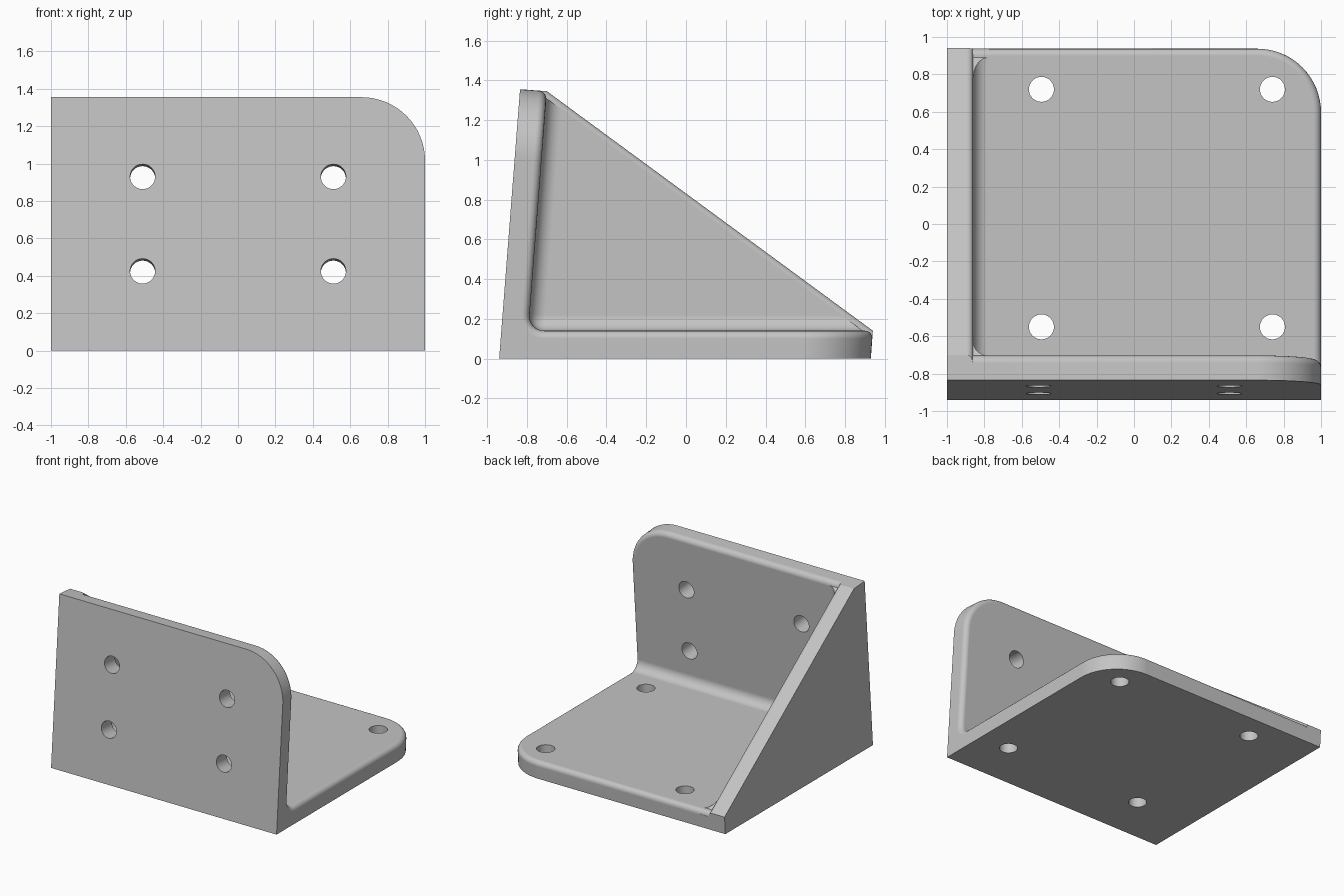
import bpy, bmesh, math
from mathutils import Vector

if "Cube" in bpy.data.objects:
    bpy.data.objects.remove(bpy.data.objects["Cube"])

steel = bpy.data.materials.new("light_grey")
steel.diffuse_color = (0.55, 0.55, 0.55, 1)
steel.use_nodes = True
steel.node_tree.nodes["Principled BSDF"].inputs["Base Color"].default_value = steel.diffuse_color


def prism(points, offset):
    """Closed solid made by sweeping a planar outline along a vector."""
    bm = bmesh.new()
    near_ring = [bm.verts.new(Vector(p)) for p in points]
    far_ring = [bm.verts.new(Vector(p) + Vector(offset)) for p in points]
    bm.faces.new(near_ring)
    bm.faces.new(far_ring[::-1])
    for i in range(len(points)):
        j = (i + 1) % len(points)
        bm.faces.new((near_ring[j], near_ring[i], far_ring[i], far_ring[j]))
    bmesh.ops.recalc_face_normals(bm, faces=bm.faces[:])
    bm.normal_update()
    return bm


def round_edges(bm, test, radius, segments):
    bm.normal_update()
    edges = [e for e in bm.edges if test(e)]
    bmesh.ops.bevel(bm, geom=edges, offset=radius, offset_type='OFFSET', segments=segments,
                    profile=0.5, affect='EDGES', clamp_overlap=False)
    bm.normal_update()


def make_object(bm, name):
    mesh = bpy.data.meshes.new(name)
    bm.to_mesh(mesh)
    bm.free()
    mesh.materials.append(steel)
    obj = bpy.data.objects.new(name, mesh)
    bpy.context.collection.objects.link(obj)
    return obj


def volume(mesh):
    bm = bmesh.new()
    bm.from_mesh(mesh)
    result = bm.calc_volume()
    bm.free()
    return result


def combine(target, tool, operation):
    """Boolean that is kept only when the resulting volume is sensible."""
    before = target.data.copy()
    mod = target.modifiers.new(operation, 'BOOLEAN')
    mod.operation, mod.solver, mod.object = operation, 'EXACT', tool
    bpy.context.view_layer.objects.active = target
    bpy.ops.object.modifier_apply(modifier=mod.name)
    good = volume(target.data) > (0.9 * volume(before) if operation == 'UNION' else 0.01)
    if good:
        bpy.data.objects.remove(tool)
    else:
        target.data = before
    return good


def near(edge, y, z):
    return all(abs(v.co.y - y) < 0.002 and abs(v.co.z - z) < 0.002 for v in edge.verts)


# Shared side profile (y, z)
FRONT, BACK, BACK_TOP = (-0.94, 0), (0.93, 0), (0.94, 0.14)
INNER, INNER_TOP, FRONT_TOP = (-0.793, 0.14), (-0.70, 1.345), (-0.835, 1.355)

# Base and leaning front plate as one L-shaped sweep
profile = [FRONT, BACK, BACK_TOP, INNER, INNER_TOP, FRONT_TOP]
bm = prism([(-0.95, y, z) for y, z in profile], (1.95, 0, 0))
round_edges(bm, lambda e: near(e, *INNER), 0.08, 8)


def is_free_corner(e):
    a, b = e.verts
    if min(a.co.x, b.co.x) < 0.99:
        return False
    return min(a.co.y, b.co.y) > 0.9 or min(a.co.z, b.co.z) > 1.3


round_edges(bm, is_free_corner, 0.34, 16)


def is_inside(f):
    c, n = f.calc_center_median(), f.normal
    return abs(n.x) < 0.01 and n.y + n.z > 0.9 and 0.13 < c.z < 1.3 and c.y < 0.9


def is_rim(e):
    on_left_end = all(v.co.x < -0.94 for v in e.verts)
    return not on_left_end and sum(is_inside(f) for f in e.link_faces) == 1


round_edges(bm, is_rim, 0.04, 5)
bracket = make_object(bm, "angle_bracket")

# Triangular side web, thick enough to hold its inner fillets
outline = [FRONT, BACK, BACK_TOP, INNER_TOP, FRONT_TOP]
web = make_object(prism([(-1, y, z) for y, z in outline], (0.225, 0, 0)), "side_web")

# Rounded pocket that leaves the wall and fillets
pocket_profile = [(-0.7935, 0.1395), (1.5, 0.1395), (1.5, 2), (-0.65, 2)]
bm = prism([(-0.86, y, z) for y, z in pocket_profile], (1.2, 0, 0))
corner = Vector((-0.86, -0.7935, 0.1395))
round_edges(bm, lambda e: any((v.co - corner).length < 0.001 for v in e.verts), 0.08, 8)
combine(web, make_object(bm, "pocket_cutter"), 'DIFFERENCE')

# Rounding along the sloping edge of the web
top, end = Vector((0, *INNER_TOP)), Vector((0, *BACK_TOP))
along = (end - top).normalized()
up = Vector((0, -along.z, along.y))
r = 0.03
section = [(-0.86 - r + r * math.sin(a), -r + r * math.cos(a))
           for a in (i * math.pi / 10 for i in range(6))]
section += [(-0.6, -r), (-0.6, 0.2), (-0.86 - r, 0.2)]
start = top - along * 0.3
bm = prism([start + Vector((x, 0, 0)) + up * s for x, s in section], along * 2.7)
combine(web, make_object(bm, "slope_cutter"), 'DIFFERENCE')


# Screw holes through both plates
def drill(centre, axis):
    bpy.ops.mesh.primitive_cylinder_add(vertices=32, radius=0.067, depth=0.5, location=centre)
    tool = bpy.context.object
    tool.name = "drill_cutter"
    tool.hide_render = True
    tool.rotation_mode = 'QUATERNION'
    tool.rotation_quaternion = Vector(axis).to_track_quat('Z', 'Y')
    bpy.context.view_layer.update()
    combine(bracket, tool, 'DIFFERENCE')


for x in (-0.495, 0.74):
    for y in (-0.55, 0.72):
        drill((x, y, 0.03), (0, 0, 1))
for x in (-0.51, 0.51):
    for z in (0.425, 0.93):
        drill((x, -0.94 + 0.0775 * z, z), (0, -1, 0.0775))

# Fuse the web to the plates
parts = [bracket] if combine(bracket, web, 'UNION') else [bracket, web]

# Smooth fillets with crisp edges
for part in parts:
    bpy.ops.object.select_all(action='DESELECT')
    part.select_set(True)
    bpy.context.view_layer.objects.active = part
    bpy.ops.object.shade_smooth_by_angle(angle=math.radians(30))
    weighted = part.modifiers.new("even_shading", 'WEIGHTED_NORMAL')
    weighted.keep_sharp = True
